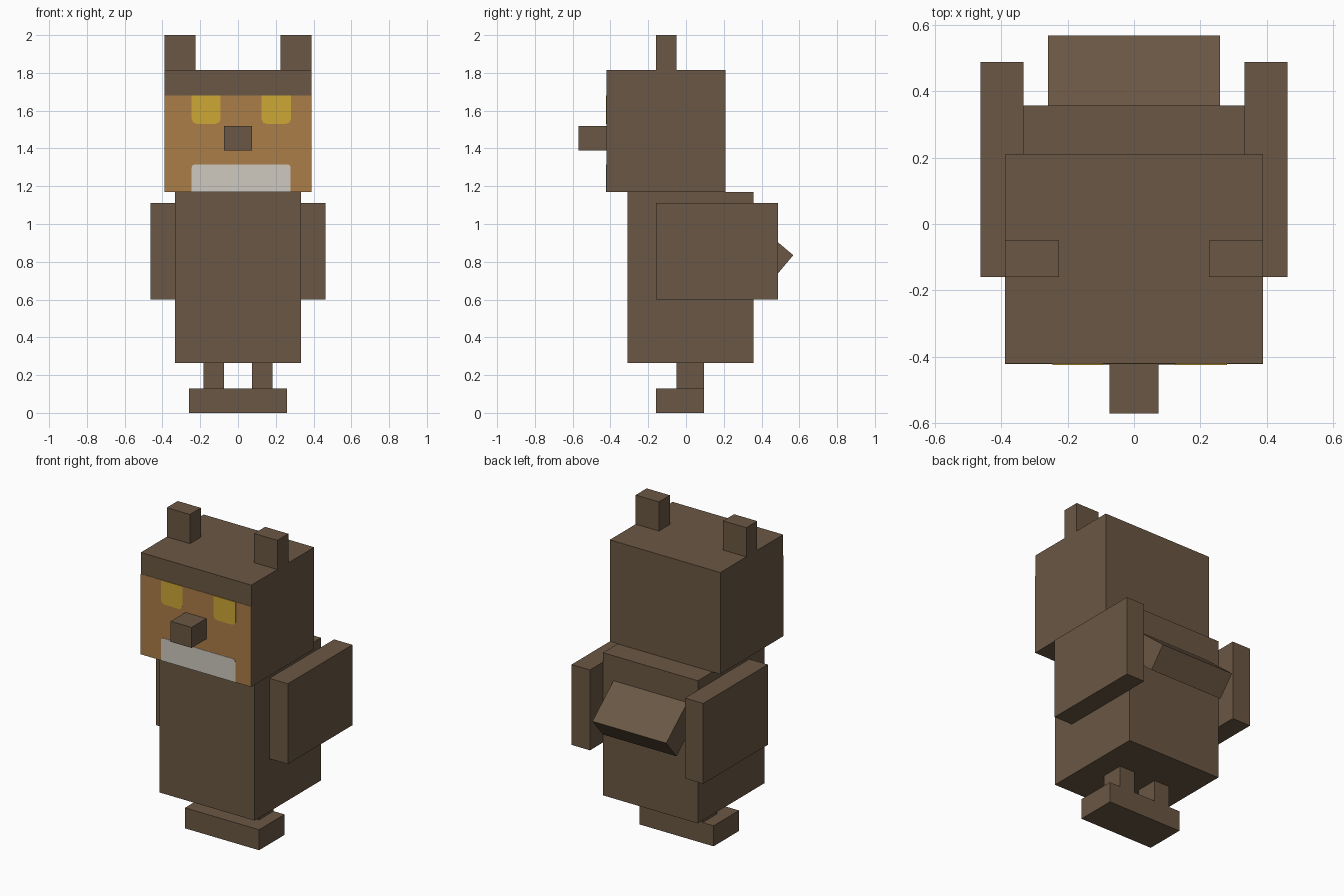
import bpy, bmesh, math
from mathutils import Vector, Matrix

cube = bpy.data.objects.get("Cube")
if cube:
    bpy.data.objects.remove(cube, do_unlink=True)


def material(name, rgb):
    m = bpy.data.materials.new(name)
    m.use_nodes = True
    m.diffuse_color = (*rgb, 1)
    m.node_tree.nodes["Principled BSDF"].inputs["Base Color"].default_value = (*rgb, 1)
    return m


BROWN = material("brown feathers", (0.145, 0.096, 0.058))
TAN = material("tan face", (0.41, 0.205, 0.066))
YELLOW = material("yellow eyes", (0.61, 0.39, 0.036))
WHITE = material("pale chin", (0.62, 0.585, 0.53))


def finish(name, bm, mat):
    bmesh.ops.recalc_face_normals(bm, faces=bm.faces)
    mesh = bpy.data.meshes.new(name)
    bm.to_mesh(mesh)
    bm.free()
    mesh.materials.append(mat)
    ob = bpy.data.objects.new(name, mesh)
    bpy.context.collection.objects.link(ob)
    return ob


def box(name, lo, hi, mat=BROWN):
    """Box between two opposite corners."""
    lo, hi = Vector(lo), Vector(hi)
    bm = bmesh.new()
    bmesh.ops.create_cube(bm, size=1, matrix=Matrix.Translation((lo + hi) / 2)
                          @ Matrix.Diagonal((*(hi - lo), 1)))
    return finish(name, bm, mat)


def pair(name, lo, hi):
    """Box on the +x side and its mirror."""
    box("left_" + name, lo, hi)
    box("right_" + name, (-hi[0], *lo[1:]), (-lo[0], *hi[1:]))


def plate(name, x0, x1, z0, z1, depth, mat, low=0, high=0):
    """Thin plate on the face, with its low or high corners softened."""
    outline = []
    for x, z, r, sx, sz in ((x0, z0, low, 1, 1), (x1, z0, low, -1, 1),
                            (x1, z1, high, -1, -1), (x0, z1, high, 1, -1)):
        if r == 0:
            outline.append((x, z))
            continue
        arc = [(x + sx * r * (1 - math.cos(a)), z + sz * r * (1 - math.sin(a)))
               for a in (0, math.pi / 4, math.pi / 2)]
        outline += arc if sx == sz else arc[::-1]
    bm = bmesh.new()
    face = bm.faces.new([bm.verts.new((x, FRONT, z)) for x, z in outline])
    top = bmesh.ops.extrude_face_region(bm, geom=[face])["geom"]
    bmesh.ops.translate(bm, vec=(0, -depth, 0),
                        verts=[v for v in top if isinstance(v, bmesh.types.BMVert)])
    return finish(name, bm, mat)


# Head, body and limbs
FRONT = -0.42
box("head", (-0.388, FRONT, 1.17), (0.388, 0.21, 1.815))
box("body", (-0.333, -0.31, 0.265), (0.333, 0.357, 1.17))
box("beak", (-0.073, -0.57, 1.39), (0.073, FRONT, 1.52))
box("feet", (-0.26, -0.16, 0), (0.26, 0.095, 0.13))
pair("ear", (0.225, -0.16, 1.815), (0.388, -0.05, 2.0))
pair("wing", (0.333, -0.16, 0.6), (0.462, 0.487, 1.11))
pair("leg", (0.075, -0.05, 0.13), (0.183, 0.095, 0.265))

# Tail slopes down and back from inside the body
tail = box("tail", (-0.259, -0.4, -0.16), (0.259, 0, 0))
tail.data.transform(Matrix.Translation((0, 0.568, 0.835))
                    @ Matrix.Rotation(math.radians(-40), 4, 'X'))

# Painted face
plate("face_mask", -0.388, 0.388, 1.17, 1.68, 0.002, TAN)
plate("right_eye", -0.245, -0.093, 1.53, 1.68, 0.004, YELLOW, low=0.025)
plate("left_eye", 0.125, 0.28, 1.53, 1.68, 0.004, YELLOW, low=0.025)
plate("chin", -0.245, 0.278, 1.17, 1.315, 0.004, WHITE, high=0.015)
